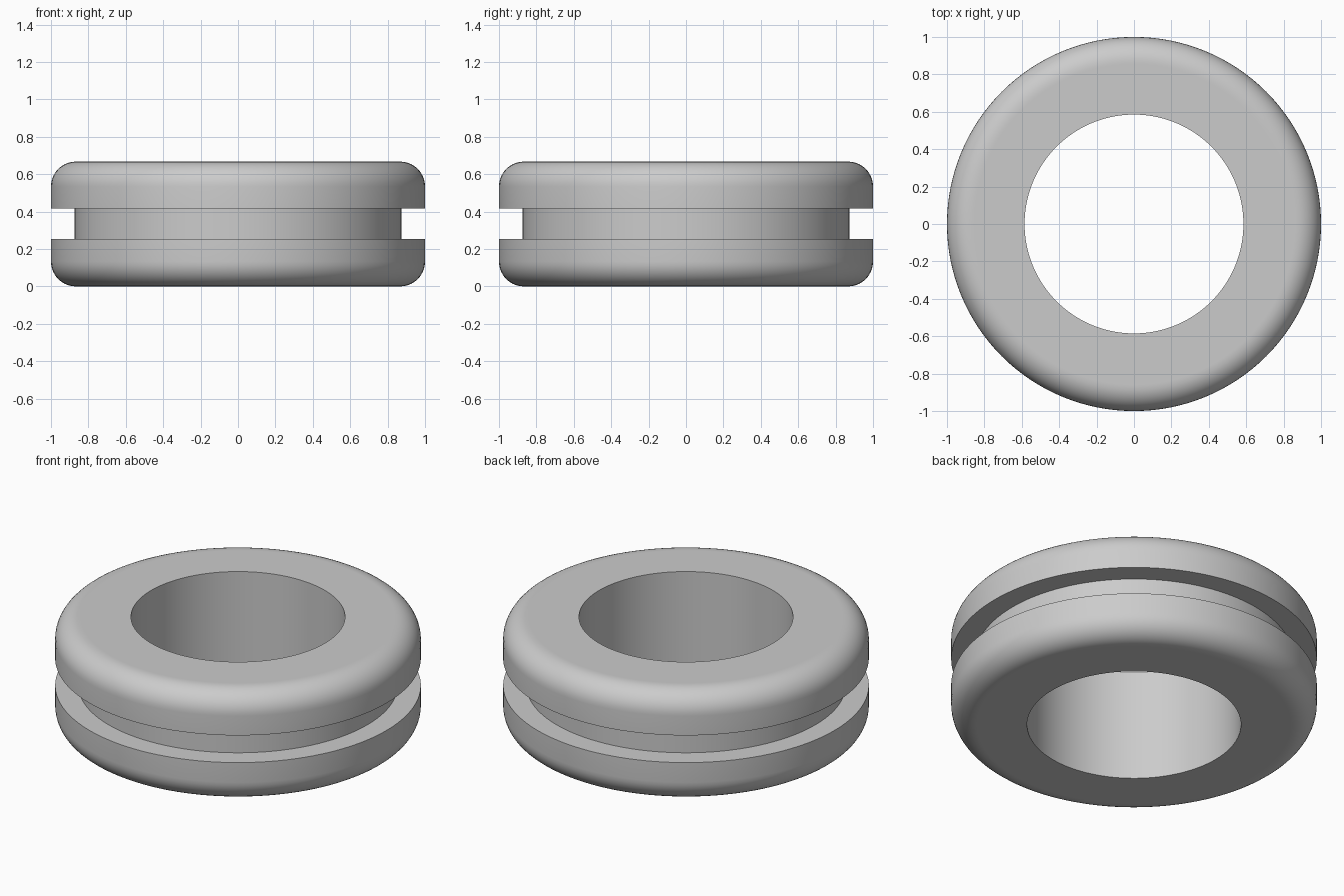
import bpy
import bmesh
from math import cos, sin, pi, radians

cube = bpy.data.objects.get("Cube")
if cube:
    bpy.data.objects.remove(cube, do_unlink=True)

OUTER, GROOVE, HOLE = 1.0, 0.873, 0.585
HEIGHT, GROOVE_LOW, GROOVE_HIGH = 0.667, 0.253, 0.417
ROUND = 0.133
ROUND_STEPS, SIDES = 10, 128

# Plain grey rubber
rubber = bpy.data.materials.new("grey rubber")
rubber.use_nodes = True
grey = (0.6, 0.6, 0.6, 1)
rubber.diffuse_color = grey
rubber.node_tree.nodes["Principled BSDF"].inputs["Base Color"].default_value = grey


def rounded_corner(z, start):
    """Quarter circle at the outer rim, centred at height z."""
    angles = [start + pi / 2 * i / ROUND_STEPS for i in range(ROUND_STEPS + 1)]
    return [(OUTER - ROUND + ROUND * cos(a), z + ROUND * sin(a)) for a in angles]


# Cross-section: bore, lower flange, groove, upper flange
# The extra loops next to the rounds keep the flat faces flat-shaded
flat = OUTER - ROUND - 0.01
profile = [(HOLE, 0), (flat, 0)]
profile += rounded_corner(ROUND, -pi / 2)
profile += [(OUTER, GROOVE_LOW), (GROOVE, GROOVE_LOW),
            (GROOVE, GROOVE_HIGH), (OUTER, GROOVE_HIGH)]
profile += rounded_corner(HEIGHT - ROUND, 0)
profile += [(flat, HEIGHT), (HOLE, HEIGHT)]

# Revolve the closed section around the z axis
bm = bmesh.new()
verts = [bm.verts.new((r, 0, z)) for r, z in profile]
edges = [bm.edges.new((a, b)) for a, b in zip(verts, verts[1:] + verts[:1])]
bmesh.ops.spin(bm, geom=verts + edges, cent=(0, 0, 0), axis=(0, 0, 1),
               angle=2 * pi, steps=SIDES, use_merge=True)
bmesh.ops.remove_doubles(bm, verts=bm.verts[:], dist=0.0001)
bmesh.ops.recalc_face_normals(bm, faces=bm.faces[:])

mesh = bpy.data.meshes.new("grommet_ring")
bm.to_mesh(mesh)
bm.free()
mesh.materials.append(rubber)
ring = bpy.data.objects.new("grommet_ring", mesh)
bpy.context.collection.objects.link(ring)

# Smooth curves, sharp groove and bore edges
bpy.ops.object.select_all(action='DESELECT')
ring.select_set(True)
bpy.context.view_layer.objects.active = ring
bpy.ops.object.shade_smooth_by_angle(angle=radians(30))
